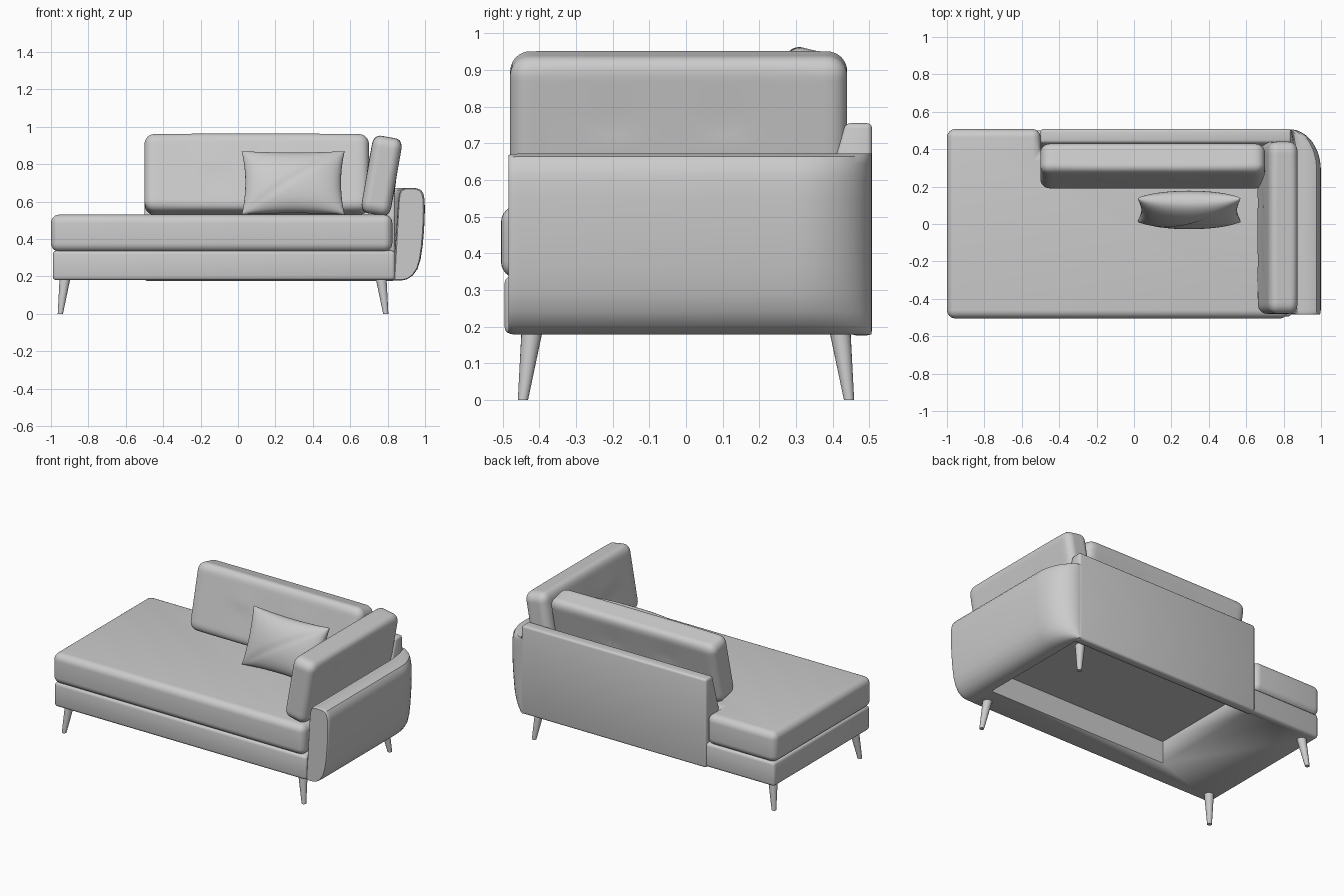
import bpy, bmesh, math
from mathutils import Vector, Euler

if "Cube" in bpy.data.objects:
    bpy.data.objects.remove(bpy.data.objects["Cube"])


def finish(name, bm, loc=(0, 0, 0), rot=(0, 0, 0), angle=35):
    bmesh.ops.recalc_face_normals(bm, faces=bm.faces[:])
    me = bpy.data.meshes.new(name)
    bm.to_mesh(me)
    bm.free()
    ob = bpy.data.objects.new(name, me)
    ob.location, ob.rotation_euler = loc, rot
    bpy.context.collection.objects.link(ob)
    bpy.ops.object.select_all(action='DESELECT')
    ob.select_set(True)
    bpy.context.view_layer.objects.active = ob
    bpy.ops.object.shade_smooth_by_angle(angle=math.radians(angle))
    return ob


def prism(name, pts, axis, a, b, bevel=0.0, seg=4):
    """Extrude a 2D outline along x or z, rounding every edge."""
    bm = bmesh.new()
    place = (lambda p, t: (t, p[0], p[1])) if axis == 'x' else (lambda p, t: (p[0], p[1], t))
    lo = [bm.verts.new(place(p, a)) for p in pts]
    hi = [bm.verts.new(place(p, b)) for p in pts]
    bm.faces.new(lo)
    bm.faces.new(hi)
    n = len(pts)
    for i in range(n):
        j = (i + 1) % n
        bm.faces.new((lo[i], lo[j], hi[j], hi[i]))
    bmesh.ops.recalc_face_normals(bm, faces=bm.faces[:])
    if bevel:
        bmesh.ops.bevel(bm, geom=bm.edges[:], offset=bevel, segments=seg, profile=0.5,
                        affect='EDGES', clamp_overlap=True)
    return finish(name, bm)


def rect(x0, x1, y0, y1):
    return [(x0, y0), (x1, y0), (x1, y1), (x0, y1)]


def loft(name, rings):
    bm = bmesh.new()
    vs = [[bm.verts.new(p) for p in r] for r in rings]
    for r, s in zip(vs, vs[1:]):
        for i in range(len(r)):
            j = (i + 1) % len(r)
            bm.faces.new((r[i], r[j], s[j], s[i]))
    bm.faces.new(vs[0])
    bm.faces.new(vs[-1])
    return finish(name, bm)


def tufted_cushion(name, size, loc, rot, buttons, r=0.055, n=36):
    """Rounded, crowned box with dimples and buttons on both broad sides."""
    half = Vector(size) / 2
    bm = bmesh.new()
    bmesh.ops.create_cube(bm, size=2)
    bmesh.ops.subdivide_edges(bm, edges=bm.edges[:], cuts=n - 1, use_grid_fill=True)

    def depth(u, v):
        return 0.86 + 0.16 * (1 - u ** 4) * (1 - v * v)

    for vert in bm.verts:
        p = Vector([half[i] * math.sin(c * math.pi / 2) for i, c in enumerate(vert.co)])
        inner = Vector([max(-half[i] + r, min(half[i] - r, p[i])) for i in range(3)])
        p = inner + (p - inner).normalized() * r
        u, v, w = (p[i] / half[i] for i in range(3))
        dent = sum(0.035 * math.exp(-math.hypot(p.x - bx, p.z - bz) / 0.04) for bx, bz in buttons)
        p.y = p.y * depth(u, v) - w * dent
        vert.co = p
    ob = finish(name, bm, loc, rot, 60)
    for bx, bz in buttons:
        for s in (-1, 1):
            y = s * (half.y * depth(bx / half.x, bz / half.z) - 0.027)
            bb = bmesh.new()
            bmesh.ops.create_uvsphere(bb, u_segments=12, v_segments=8, radius=0.012)
            finish(name + "_button", bb, Vector(loc) + Euler(rot).to_matrix() @ Vector((bx, y, bz)), rot)
    return ob


# Base frame, hollow underneath
base = prism("base_frame", rect(-0.99, 0.84, -0.495, 0.5), 'z', 0.18, 0.337, 0.018, 3)
cutter = prism("base_cutter", rect(-0.48, 0.835, -0.31, 0.45), 'z', 0.1, 0.325)
cutter.hide_render = True
cutter.hide_set(True)
cut = base.modifiers.new("hollow", 'BOOLEAN')
cut.operation, cut.object, cut.solver = 'DIFFERENCE', cutter, 'EXACT'

# Seat cushion, notched around the back panel
prism("seat_cushion", [(-1, -0.505), (0.825, -0.505), (0.825, 0.38), (-0.5, 0.38),
                       (-0.5, 0.508), (-1, 0.508)], 'z', 0.332, 0.53, 0.045, 6)

# Back panel with sloping inner face
prism("back_panel", [(0.45, 0.176), (0.508, 0.176), (0.508, 0.755), (0.435, 0.755),
                     (0.365, 0.52), (0.365, 0.33), (0.45, 0.33)], 'x', -0.5, 0.84, 0.014, 3)

# Side arm: rounded profile swept backwards, curving into the back panel
profile = [(0.83, 0.178), (0.875, 0.178), (0.905, 0.185), (0.935, 0.205), (0.96, 0.24), (0.976, 0.29),
           (0.987, 0.36), (0.995, 0.45), (0.999, 0.55), (0.998, 0.61), (0.99, 0.645), (0.976, 0.664),
           (0.95, 0.672), (0.895, 0.672), (0.872, 0.663), (0.861, 0.64), (0.856, 0.6)]
spans = [(-0.485, 1, 0.9), (-0.481, 1, 0.95), (-0.472, 1, 0.985), (-0.455, 1, 1)]
for i in range(13):
    a = math.radians(86) * i / 12
    spans.append((0.29 + 0.217 * math.sin(a), math.cos(a), 1))
loft("side_arm", [[(0.83 + (0.085 + (x - 0.915) * s) * k, y, 0.425 + (z - 0.425) * (0.8 + 0.2 * s))
                   for x, z in profile] for y, k, s in spans])

# Loose back and side cushions
tufted_cushion("back_cushion", (1.2, 0.195, 0.425), (0.1, 0.31, 0.745),
               (math.radians(-13.5), 0, 0), [(-0.235, 0.02), (0.15, 0.02)])
tufted_cushion("side_cushion", (0.92, 0.185, 0.42), (0.768, -0.02, 0.738),
               (math.radians(-10), 0, math.radians(-90)), [(-0.13, 0), (0.17, 0)])

# Scatter pillow: two puffed sheets with pinched corners and a diagonal seam
bm = bmesh.new()
for side in (-1, 1):
    new = bmesh.ops.create_grid(bm, x_segments=30, y_segments=30, size=1)["verts"]
    for vert in new:
        u, v = (math.sin(c * math.pi / 2) for c in vert.co[:2])
        puff = 0.088 * (max(0, (1 - u * u) * (1 - v * v))) ** 0.42
        if side < 0:
            puff -= 0.008 * math.exp(-abs(u - v) / 0.06) * (1 - u * u)
        vert.co = (0.275 * u * (1 - 0.07 * (1 - v * v)), side * puff,
                   0.18 * v * (1 - 0.07 * (1 - u * u)))
bmesh.ops.remove_doubles(bm, verts=bm.verts[:], dist=0.0005)
finish("scatter_pillow", bm, (0.295, 0.075, 0.7), (math.radians(-20), 0, 0), 60)

# Tapered, splayed legs
for x, dx in ((-0.925, -0.025), (0.765, 0.025)):
    for s in (-1, 1):
        rings = []
        for t, r in ((0, 0.014), (1, 0.029)):
            cx, cy = x + dx * (1 - t), s * (0.42 + 0.025 * (1 - t))
            rings.append([(cx + r * math.cos(k * math.pi / 10), cy + r * math.sin(k * math.pi / 10), 0.19 * t)
                          for k in range(20)])
        loft(("front" if s < 0 else "back") + "_leg", rings)
